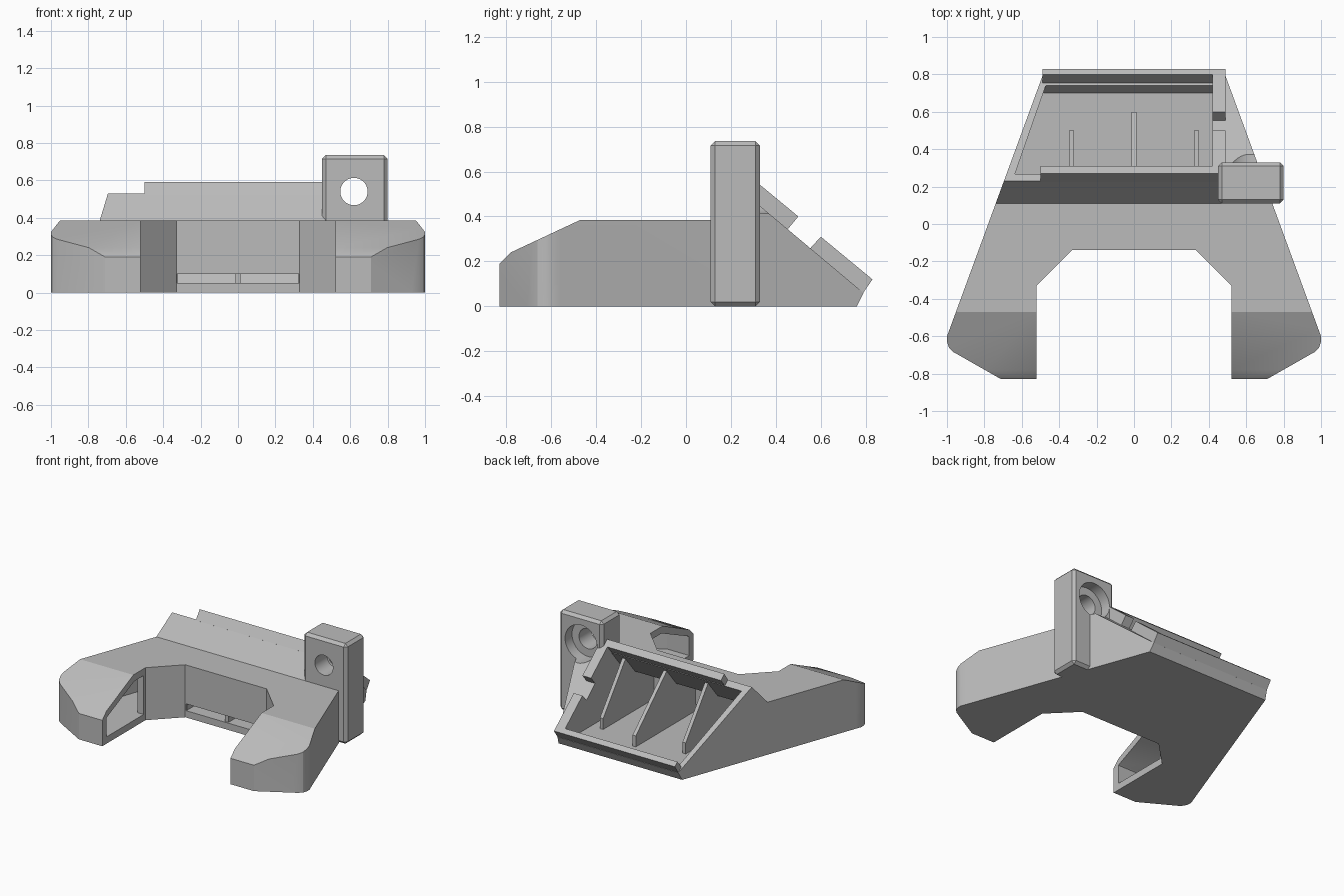
import bpy, bmesh, math
from mathutils import Matrix

cube = bpy.data.objects.get("Cube")
if cube:
    bpy.data.objects.remove(cube, do_unlink=True)

grey = bpy.data.materials.new("plain_grey")
grey.use_nodes = True
colour = (0.5, 0.5, 0.5, 1)
grey.diffuse_color = colour
grey.node_tree.nodes["Principled BSDF"].inputs["Base Color"].default_value = colour


def add_object(name, bm):
    bmesh.ops.recalc_face_normals(bm, faces=bm.faces)
    mesh = bpy.data.meshes.new(name)
    bm.to_mesh(mesh)
    bm.free()
    mesh.materials.append(grey)
    ob = bpy.data.objects.new(name, mesh)
    bpy.context.collection.objects.link(ob)
    return ob


def prism(name, points, low, high, axis="x"):
    """Extrude a (y, z) profile along x, or an (x, y) plan along z."""
    bm = bmesh.new()
    place = (lambda p: (low, *p)) if axis == "x" else (lambda p: (*p, low))
    face = bm.faces.new([bm.verts.new(place(p)) for p in points])
    new = bmesh.ops.extrude_face_region(bm, geom=[face])["geom"]
    depth = high - low
    move = (depth, 0, 0) if axis == "x" else (0, 0, depth)
    bmesh.ops.translate(bm, vec=move, verts=[v for v in new if isinstance(v, bmesh.types.BMVert)])
    return add_object(name, bm)


def box(name, x, y, z):
    return prism(name, [(x[0], y[0]), (x[1], y[0]), (x[1], y[1]), (x[0], y[1])], *z, axis="z")


def bore(name, radius, y0, y1):
    bm = bmesh.new()
    matrix = Matrix.Translation((0.62, (y0 + y1) / 2, 0.54)) @ Matrix.Rotation(math.pi / 2, 4, "X")
    bmesh.ops.create_cone(bm, cap_ends=True, segments=48, radius1=radius, radius2=radius,
                          depth=y1 - y0, matrix=matrix)
    return add_object(name, bm)


def bake(ob):
    """Apply all modifiers."""
    deps = bpy.context.evaluated_depsgraph_get()
    mesh = bpy.data.meshes.new_from_object(ob.evaluated_get(deps))
    ob.modifiers.clear()
    ob.data = mesh


def combine(ob, tool, operation):
    mod = ob.modifiers.new("cut", "BOOLEAN")
    mod.operation, mod.object, mod.solver = operation, tool, "EXACT"
    bake(ob)
    bpy.data.objects.remove(tool, do_unlink=True)


def mirrored(half):
    return half + [(-x, y) for x, y in reversed(half)]


# Forked body: plan outline crossed with the side profile
plan = mirrored([(0.49, 0.79), (0.985, -0.56), (1, -0.6), (1, -0.63), (0.99, -0.66), (0.965, -0.685),
                 (0.71, -0.83), (0.52, -0.83), (0.52, -0.33), (0.33, -0.14)])
side = [(-0.83, 0), (-0.83, 0.19), (-0.78, 0.24), (-0.47, 0.385), (0.11, 0.385),
        (0.23, 0.53), (0.79, 0.06), (0.76, 0)]
body = prism("body", plan, 0, 1, "z")
combine(body, prism("side_shape", side, -1.1, 1.1), "INTERSECT")

# Hollow interior, open at the back slope and the inner leg faces
left_room = [(-0.35, -0.09), (-0.55, -0.29), (-0.57, -0.35), (-0.45, -0.35),
             (-0.45, -0.78), (-0.7, -0.78), (-0.95, -0.63)]
room_plan = left_room + [(-0.44, 0.83), (0.42, 0.83), (0.42, 0.15), (0.72, 0.05)]
room_plan += [(-x, y) for x, y in reversed(left_room)]
room_side = [(-0.82, 0.05), (-0.82, 0.16), (-0.77, 0.195), (-0.46, 0.335), (0.13, 0.335),
             (0.35, 0.6), (0.82, 0.2), (0.7, 0.05)]
room = prism("room", room_plan, 0, 1, "z")
combine(room, prism("room_shape", room_side, -1.1, 1.1), "INTERSECT")
combine(body, room, "DIFFERENCE")
combine(body, box("slot", (-0.325, 0.325), (-0.2, 0), (0.05, 0.1)), "DIFFERENCE")

# Chamfered post
post = box("post", (0.45, 0.8), (0.11, 0.33), (0, 0.735))
bevel = post.modifiers.new("chamfer", "BEVEL")
bevel.width, bevel.segments = 0.02, 1
bake(post)

# Stepped bolt hole through the post and the body behind it
for part in (body, post):
    combine(part, bore("hole", 0.073, 0, 0.4), "DIFFERENCE")
    combine(part, bore("counterbore", 0.13, 0.25, 0.6), "DIFFERENCE")

# Raised rim on the back slope
rim = [
    prism("rim_top", [(0.225, 0.525), (0.27, 0.59), (0.31, 0.556), (0.26, 0.496)], -0.5, 0.49),
    prism("rim_bottom", [(0.785, 0.055), (0.83, 0.12), (0.8, 0.145), (0.75, 0.085)], -0.49, 0.49),
    prism("rim_side_upper", [(0.23, 0.53), (0.27, 0.59), (0.5, 0.4), (0.45, 0.34)], 0.42, 0.49),
    prism("rim_side_lower", [(0.55, 0.255), (0.6, 0.31), (0.83, 0.12), (0.785, 0.055)], 0.42, 0.49),
]

# Inner support ribs
ribs = []
for name, x, end in (("rib_left", 0.335, 0.5), ("rib_middle", 0, 0.6), ("rib_right", -0.335, 0.5)):
    shape = [(-0.13, 0.04), (end, 0.04), (end, 0.13), (0.24, 0.47), (0.12, 0.35), (-0.13, 0.35)]
    ribs.append(prism(name, shape, x - 0.013, x + 0.013))

bpy.ops.object.select_all(action="DESELECT")
for part in [body, post] + rim + ribs:
    part.select_set(True)
bpy.context.view_layer.objects.active = body
bpy.ops.object.shade_smooth_by_angle(angle=math.radians(25))
